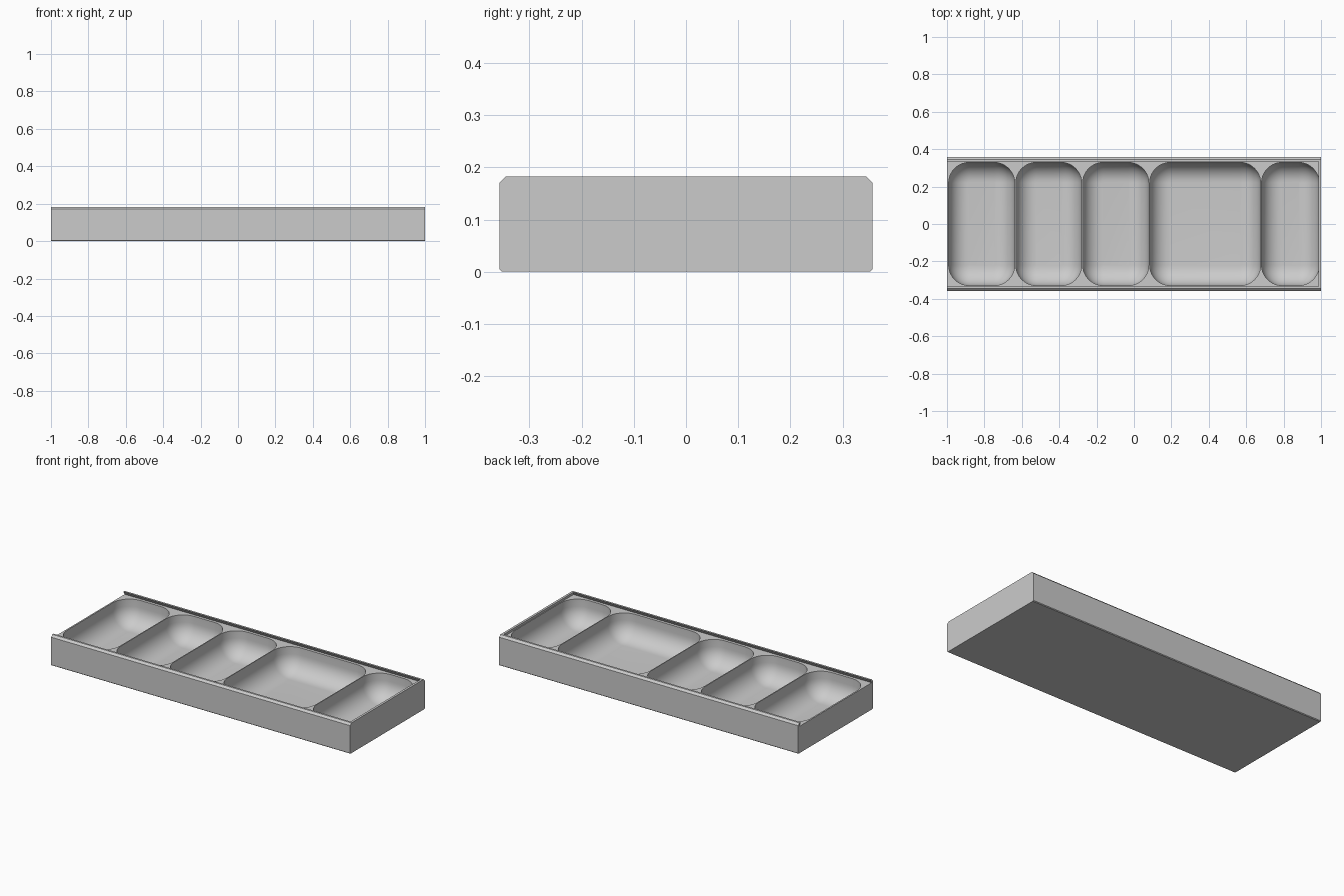
import bpy, bmesh, math

cube = bpy.data.objects.get("Cube")
if cube:
    bpy.data.objects.remove(cube, do_unlink=True)

LENGTH, HALF_WIDTH, HEIGHT = 1.0, 0.357, 0.183
LEDGE = 0.162        # floor of the lid channel
FLOOR = 0.012        # bottom thickness of the pockets
CORNER, FILLET = 0.11, 0.106
STEPS = 10

grey = bpy.data.materials.new("plain grey")
grey.use_nodes = True
colour = (0.6, 0.6, 0.6, 1)
grey.diffuse_color = colour
grey.node_tree.nodes["Principled BSDF"].inputs["Base Color"].default_value = colour


def loft(name, rings):
    """Closed solid through a list of matching vertex rings."""
    bm = bmesh.new()
    loops = [[bm.verts.new(p) for p in ring] for ring in rings]
    n = len(loops[0])
    for a, b in zip(loops, loops[1:]):
        for i in range(n):
            j = (i + 1) % n
            bm.faces.new((a[i], a[j], b[j], b[i]))
    bm.faces.new(loops[0])
    bm.faces.new(loops[-1])
    bmesh.ops.recalc_face_normals(bm, faces=bm.faces)
    mesh = bpy.data.meshes.new(name)
    bm.to_mesh(mesh)
    bm.free()
    obj = bpy.data.objects.new(name, mesh)
    bpy.context.collection.objects.link(obj)
    mesh.materials.append(grey)
    return obj


def rounded_ring(x0, x1, half_y, radius, z):
    """Rounded rectangle at height z."""
    ring = []
    cx, hx = (x0 + x1) / 2, (x1 - x0) / 2
    for k, (sx, sy) in enumerate(((1, 1), (-1, 1), (-1, -1), (1, -1))):
        for i in range(STEPS + 1):
            a = math.pi / 2 * (k + i / STEPS)
            ring.append((cx + sx * (hx - radius) + radius * math.cos(a),
                         sy * (half_y - radius) + radius * math.sin(a), z))
    return ring


def pocket(x0, x1):
    """Bowl shaped cutter with a rounded floor edge."""
    rings = []
    for i in range(STEPS + 1):
        a = math.pi / 2 * i / STEPS
        inset = FILLET * (1 - math.sin(a))
        rings.append(rounded_ring(x0 + inset, x1 - inset, 0.329 - inset,
                                  CORNER - inset, FLOOR + FILLET * (1 - math.cos(a))))
    rings.append(rounded_ring(x0, x1, 0.329, CORNER, LEDGE + 0.003))
    return loft("pocket_cutter", rings)


def cut(target, cutter):
    cutter.hide_render = True
    mod = target.modifiers.new("cut", "BOOLEAN")
    mod.operation = "DIFFERENCE"
    mod.solver = "EXACT"
    mod.object = cutter
    bpy.context.view_layer.objects.active = target
    bpy.ops.object.modifier_apply(modifier=mod.name)
    bpy.data.objects.remove(cutter, do_unlink=True)


# Tray body: chamfered long top edges and a small bevel underneath
half = [(HALF_WIDTH - 0.004, 0), (HALF_WIDTH, 0.004),
        (HALF_WIDTH, HEIGHT - 0.012), (HALF_WIDTH - 0.012, HEIGHT)]
section = half + [(-y, z) for y, z in reversed(half)]
tray = loft("tray", [[(x, y, z) for y, z in section] for x in (-LENGTH, LENGTH)])

# Undercut lid channel, open at one end
top = HEIGHT + 0.01


def channel_ring(z):
    t = (z - LEDGE) / (HEIGHT - LEDGE)
    y, x = 0.346 - 0.013 * t, 0.994 - 0.008 * t
    return [(-1.1, -y, z), (x, -y, z), (x, y, z), (-1.1, y, z)]


cut(tray, loft("channel_cutter", [channel_ring(LEDGE), channel_ring(top)]))

# Five pockets
for x0, x1 in ((-0.991, -0.638), (-0.632, -0.28), (-0.274, 0.079),
               (0.084, 0.677), (0.682, 0.99)):
    cut(tray, pocket(x0, x1))

bpy.ops.object.select_all(action="DESELECT")
tray.select_set(True)
bpy.context.view_layer.objects.active = tray
bpy.ops.object.shade_smooth_by_angle(angle=math.radians(25))
